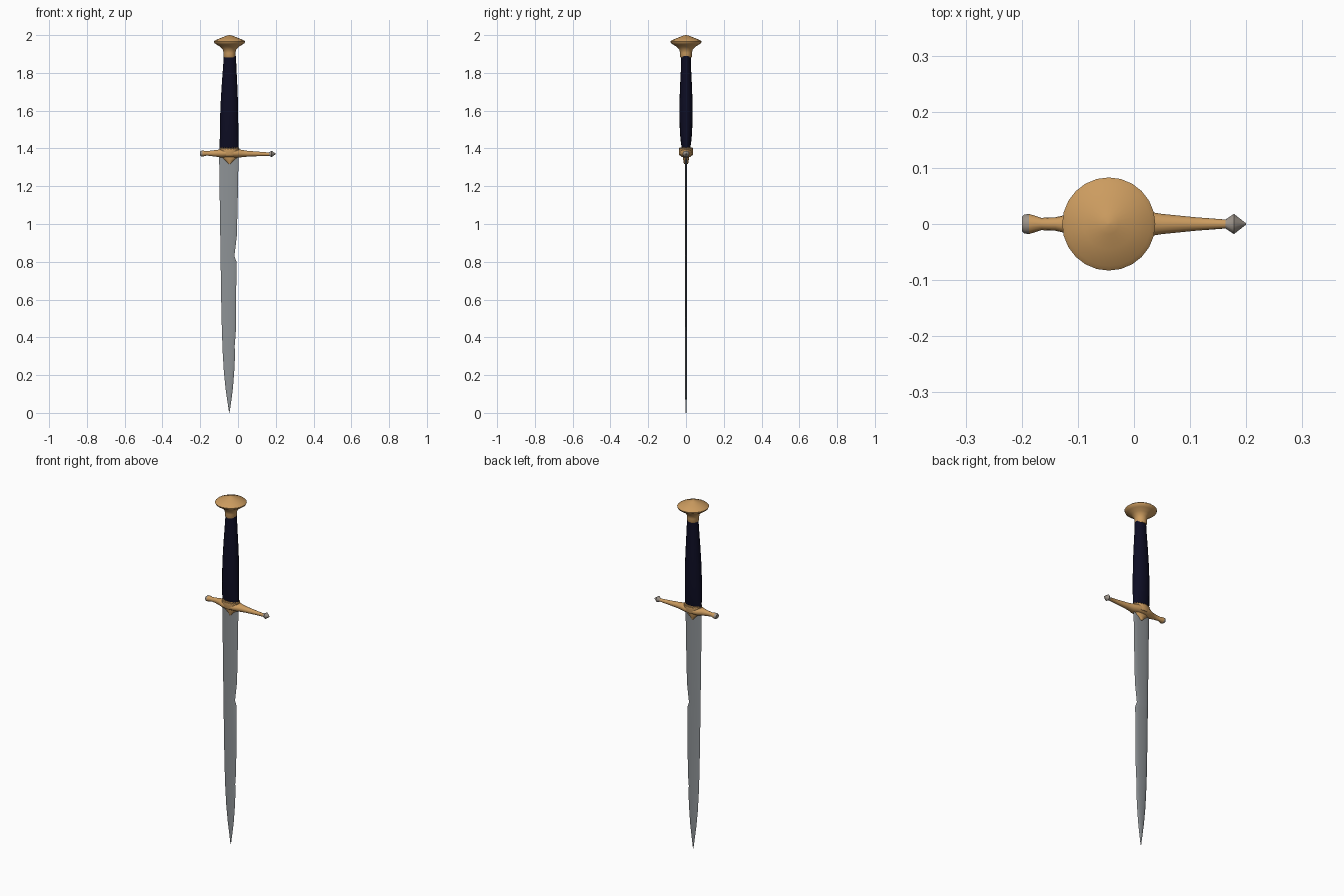
import bpy, bmesh, math
from mathutils import Vector

CX = -0.045  # dagger axis


def mat(name, rgb):
    m = bpy.data.materials.new(name)
    m.diffuse_color = (*rgb, 1)
    return m


GOLD = mat("gold", (0.60, 0.33, 0.115))
STEEL = mat("blade_steel", (0.27, 0.29, 0.305))
NAVY = mat("navy_leather", (0.004, 0.004, 0.017))
SILVER = mat("worn_silver", (0.33, 0.29, 0.25))


def loft(name, rings, axis, sides, mats, rule=None, angle=40):
    """Skin elliptical rings. Ring = (position, centre, radius_a, radius_b) along axis 'X' or 'Z'."""
    bm = bmesh.new()
    loops = []
    for p, c, ra, rb in rings:
        loop = []
        for i in range(sides):
            t = 2 * math.pi * i / sides
            a, b = ra * math.cos(t), rb * math.sin(t)
            co = Vector((p, a, c + b)) if axis == 'X' else Vector((c + a, b, p))
            loop.append(bm.verts.new(co))
        loops.append(loop)
    for lo, hi in zip(loops, loops[1:]):
        for i in range(sides):
            j = (i + 1) % sides
            bm.faces.new((lo[i], lo[j], hi[j], hi[i]))
    bm.faces.new(loops[0])
    bm.faces.new(loops[-1])
    bmesh.ops.recalc_face_normals(bm, faces=bm.faces)
    if rule:
        for f in bm.faces:
            f.material_index = rule(f.calc_center_median())
    me = bpy.data.meshes.new(name)
    bm.to_mesh(me)
    bm.free()
    for m in mats:
        me.materials.append(m)
    ob = bpy.data.objects.new(name, me)
    bpy.context.collection.objects.link(ob)
    bpy.ops.object.select_all(action='DESELECT')
    ob.select_set(True)
    bpy.context.view_layer.objects.active = ob
    bpy.ops.object.shade_smooth_by_angle(angle=math.radians(angle))
    return ob


# Blade: thin lens section given by left and right edges, with two small nicks
edges = [(0.0, -0.047, -0.045), (0.06, -0.056, -0.036), (0.13, -0.066, -0.027),
         (0.22, -0.075, -0.020), (0.32, -0.081, -0.015), (0.35, -0.082, -0.018),
         (0.42, -0.085, -0.012), (0.60, -0.089, -0.010), (0.80, -0.092, -0.008),
         (0.83, -0.0925, -0.019), (0.94, -0.094, -0.006), (1.15, -0.097, -0.001),
         (1.37, -0.10, 0.003)]
blade = [(z, (l + r) / 2, (r - l) / 2, 0.005 if z > 0.1 else 0.002 + z * 0.03)
         for z, l, r in edges]
loft("blade", blade, 'Z', 12, [STEEL])

# Pointed langet under the guard
loft("langet", [(1.318, CX, 0.005, 0.011), (1.335, CX, 0.022, 0.014),
                (1.352, CX, 0.042, 0.017), (1.37, CX, 0.05, 0.018)], 'Z', 12, [GOLD])

# Crossguard with one blunt and one pointed tip
guard = [(-0.20, 1.373, 0.013, 0.011), (-0.195, 1.373, 0.017, 0.015),
         (-0.187, 1.373, 0.018, 0.016), (-0.165, 1.374, 0.011, 0.012),
         (-0.14, 1.374, 0.012, 0.015), (-0.11, 1.374, 0.019, 0.019),
         (-0.085, 1.374, 0.033, 0.023), (-0.045, 1.375, 0.038, 0.024),
         (-0.005, 1.374, 0.033, 0.023), (0.02, 1.373, 0.023, 0.020),
         (0.05, 1.372, 0.018, 0.016), (0.11, 1.371, 0.012, 0.012),
         (0.163, 1.370, 0.008, 0.009), (0.178, 1.371, 0.018, 0.017),
         (0.20, 1.371, 0.001, 0.001)]
loft("crossguard", guard, 'X', 14, [GOLD, SILVER],
     lambda c: 1 if c.x < -0.18 or c.x > 0.165 else 0)

# Collar with a beaded rim at the foot of the grip
loft("collar", [(1.362, CX, 0.046, 0.034), (1.372, CX, 0.052, 0.038),
                (1.398, CX, 0.052, 0.036), (1.402, CX, 0.046, 0.030)], 'Z', 24, [GOLD])
bm = bmesh.new()
for i in range(20):
    t = 2 * math.pi * i / 20
    r = bmesh.ops.create_icosphere(bm, subdivisions=1, radius=0.007)
    bmesh.ops.translate(bm, verts=r["verts"],
                        vec=(CX + 0.046 * math.cos(t), 0.030 * math.sin(t), 1.399))
me = bpy.data.meshes.new("collar_beads")
bm.to_mesh(me)
bm.free()
me.materials.append(GOLD)
bpy.context.collection.objects.link(bpy.data.objects.new("collar_beads", me))

# Leather grip, oval section
grip = [(1.395, -0.047, 0.050, 0.022), (1.43, -0.047, 0.050, 0.027),
        (1.48, -0.047, 0.049, 0.032), (1.56, -0.047, 0.048, 0.035),
        (1.64, -0.046, 0.046, 0.035), (1.74, -0.045, 0.041, 0.031),
        (1.82, -0.044, 0.036, 0.027), (1.89, -0.043, 0.032, 0.025)]
loft("grip", grip, 'Z', 16, [NAVY])

# Flared disc pommel
pommel = [(1.882, 0.029), (1.888, 0.032), (1.905, 0.031), (1.922, 0.035), (1.937, 0.048),
          (1.950, 0.068), (1.958, 0.080), (1.966, 0.083), (1.973, 0.075),
          (1.985, 0.045), (1.996, 0.018), (2.0, 0.003)]
loft("pommel", [(z, CX, r, r) for z, r in pommel], 'Z', 24, [GOLD])
